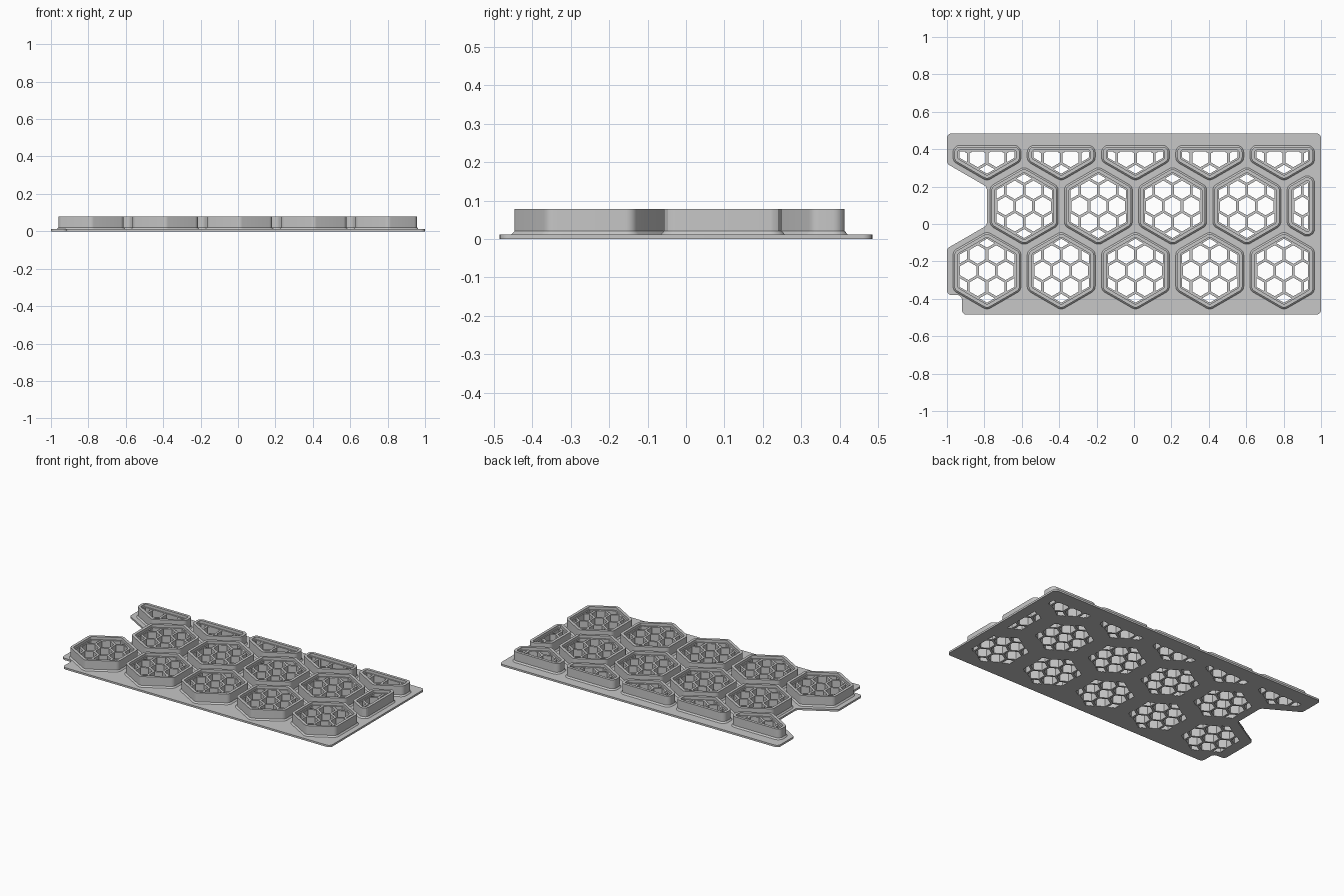
import bpy, bmesh, math
from mathutils import Vector

cube = bpy.data.objects.get("Cube")
if cube:
    bpy.data.objects.remove(cube)

PITCH, APOTHEM = 0.397, 0.174
RIGHT_LIMIT, BACK_LIMIT = 0.957, 0.413
PLATE_TOP, RIB_TOP = 0.012, 0.058
RIB_PITCH, RIB_WIDTH = 0.1, 0.014

grey = bpy.data.materials.new("plain grey")
grey.use_nodes = True
colour = (0.57, 0.57, 0.57, 1)
grey.diffuse_color = colour
grey.node_tree.nodes["Principled BSDF"].inputs["Base Color"].default_value = colour


def add_object(name, mesh):
    obj = bpy.data.objects.new(name, mesh)
    bpy.context.collection.objects.link(obj)
    mesh.materials.clear()
    mesh.materials.append(grey)
    bpy.ops.object.select_all(action="DESELECT")
    obj.select_set(True)
    bpy.context.view_layer.objects.active = obj
    bpy.ops.object.shade_smooth_by_angle(angle=math.radians(32))


def mesh_from(bm, name):
    bmesh.ops.recalc_face_normals(bm, faces=bm.faces)
    mesh = bpy.data.meshes.new(name)
    bm.to_mesh(mesh)
    bm.free()
    return mesh


def direction(degrees):
    a = math.radians(degrees)
    return Vector((math.cos(a), math.sin(a)))


def cell_planes(center, offset):
    """Sides of a hexagonal cell, trimmed by the right and back limits."""
    planes = []
    for i in range(6):
        n = direction(60 * i)
        planes.append((n, n.dot(center) + APOTHEM + offset))
    planes.append((direction(0), RIGHT_LIMIT + offset))
    planes.append((direction(90), BACK_LIMIT + offset))
    return planes


def cell_polygon(center, offset):
    poly = [center + direction(45 + 90 * i) for i in range(4)]
    for n, d in cell_planes(center, offset):
        result = []
        for i, p in enumerate(poly):
            q = poly[(i + 1) % len(poly)]
            dp, dq = n.dot(p) - d, n.dot(q) - d
            if dp <= 0:
                result.append(p)
            if dp * dq < 0:
                result.append(p.lerp(q, dp / (dp - dq)))
        poly = result
    return poly


def rounded(poly, radius, steps=5):
    """Replace every corner, convex or concave, by an arc."""
    out = []
    for i, p in enumerate(poly):
        u = (poly[i - 1] - p).normalized()
        v = (poly[(i + 1) % len(poly)] - p).normalized()
        half = u.angle(v) / 2
        reach = radius / math.tan(half)
        c = p + (u + v).normalized() * radius / math.sin(half)
        a, b = p + u * reach - c, p + v * reach - c
        for k in range(steps + 1):
            out.append(c + a.lerp(b, k / steps).normalized() * radius)
    return out


def cell_loop(center, offset):
    return rounded(cell_polygon(center, offset), max(0.03 + offset, 0.004))


# Three staggered rows of cells
cells = []
for row, y in enumerate((-0.25, 0.096, 0.44)):
    shift = PITCH / 2 if row == 1 else 0
    for i in range(-2, 3):
        cells.append(Vector((0.008 + PITCH * i + shift, y)))

# Base plate with a scalloped left edge and an opening under each cell
outline = [Vector(p) for p in (
    (1, -0.485), (1, 0.485), (-1, 0.485), (-1, 0.322), (-0.787, 0.199),
    (-0.787, -0.008), (-1, -0.131), (-1, -0.38), (-0.92, -0.38), (-0.92, -0.485))]
curve = bpy.data.curves.new("plate_outline", "CURVE")
curve.dimensions = "2D"
curve.fill_mode = "BOTH"
curve.extrude = PLATE_TOP / 2
for loop in [rounded(outline, 0.025)] + [cell_loop(c, -0.024) for c in cells]:
    spline = curve.splines.new("POLY")
    spline.points.add(len(loop) - 1)
    for point, p in zip(spline.points, loop):
        point.co = (p.x, p.y, 0, 1)
    spline.use_cyclic_u = True
helper = bpy.data.objects.new("plate_outline", curve)
bpy.context.collection.objects.link(helper)
bpy.context.view_layer.update()
graph = bpy.context.evaluated_depsgraph_get()
plate_mesh = bpy.data.meshes.new_from_object(helper.evaluated_get(graph))
bpy.data.objects.remove(helper)
bm = bmesh.new()
bm.from_mesh(plate_mesh)
bmesh.ops.remove_doubles(bm, verts=bm.verts, dist=0.00005)
bmesh.ops.translate(bm, verts=bm.verts, vec=(0, 0, PLATE_TOP / 2))
add_object("base_plate", mesh_from(bm, "base_plate"))

# Raised rim: (offset from wall, height) section swept round each cell
SECTION = [(-0.026, 0.0005), (0, 0.0005), (0.008, PLATE_TOP), (0, 0.021),
           (0, 0.078), (-0.018, 0.078), (-0.018, 0.06), (-0.026, 0.06)]


def build_rim(center, name):
    bm = bmesh.new()
    loops = [[bm.verts.new((p.x, p.y, z)) for p in cell_loop(center, o)]
             for o, z in SECTION]
    n = len(loops[0])
    for k, low in enumerate(loops):
        high = loops[(k + 1) % len(loops)]
        for i in range(n):
            j = (i + 1) % n
            bm.faces.new((low[i], low[j], high[j], high[i]))
    add_object(name, mesh_from(bm, name))


def add_rib(bm, p, q):
    side = (q - p).normalized().orthogonal() * RIB_WIDTH / 2
    base = [p - side, q - side, q + side, p + side]
    low = [bm.verts.new((v.x, v.y, 0)) for v in base]
    high = [bm.verts.new((v.x, v.y, RIB_TOP)) for v in base]
    bm.faces.new(low[::-1])
    bm.faces.new(high)
    for i in range(4):
        j = (i + 1) % 4
        bm.faces.new((low[i], low[j], high[j], high[i]))


def clip_segment(p, q, planes):
    for n, d in planes:
        dp, dq = n.dot(p) - d, n.dot(q) - d
        if dp >= 0 and dq >= 0:
            return None
        if dp > 0:
            p = p.lerp(q, dp / (dp - dq))
        elif dq > 0:
            q = p.lerp(q, dp / (dp - dq))
    return p, q


# Fine honeycomb grille inside each cell
def build_grille(center, name):
    bm = bmesh.new()
    planes = cell_planes(center, -0.022)
    radius = RIB_PITCH / math.sqrt(3)
    for i in range(-4, 5):
        for j in range(-4, 5):
            c = center + (direction(0) * i + direction(60) * j) * RIB_PITCH
            for k in range(3):  # three sides each, neighbours supply the rest
                ends = [c + direction(30 + 60 * (k + s)) * radius for s in (0, 1)]
                part = clip_segment(*ends, planes)
                if part and (part[1] - part[0]).length > 0.003:
                    add_rib(bm, *part)
    add_object(name, mesh_from(bm, name))


for index, cell in enumerate(cells, 1):
    build_rim(cell, f"cell_rim_{index}")
    build_grille(cell, f"cell_grille_{index}")
